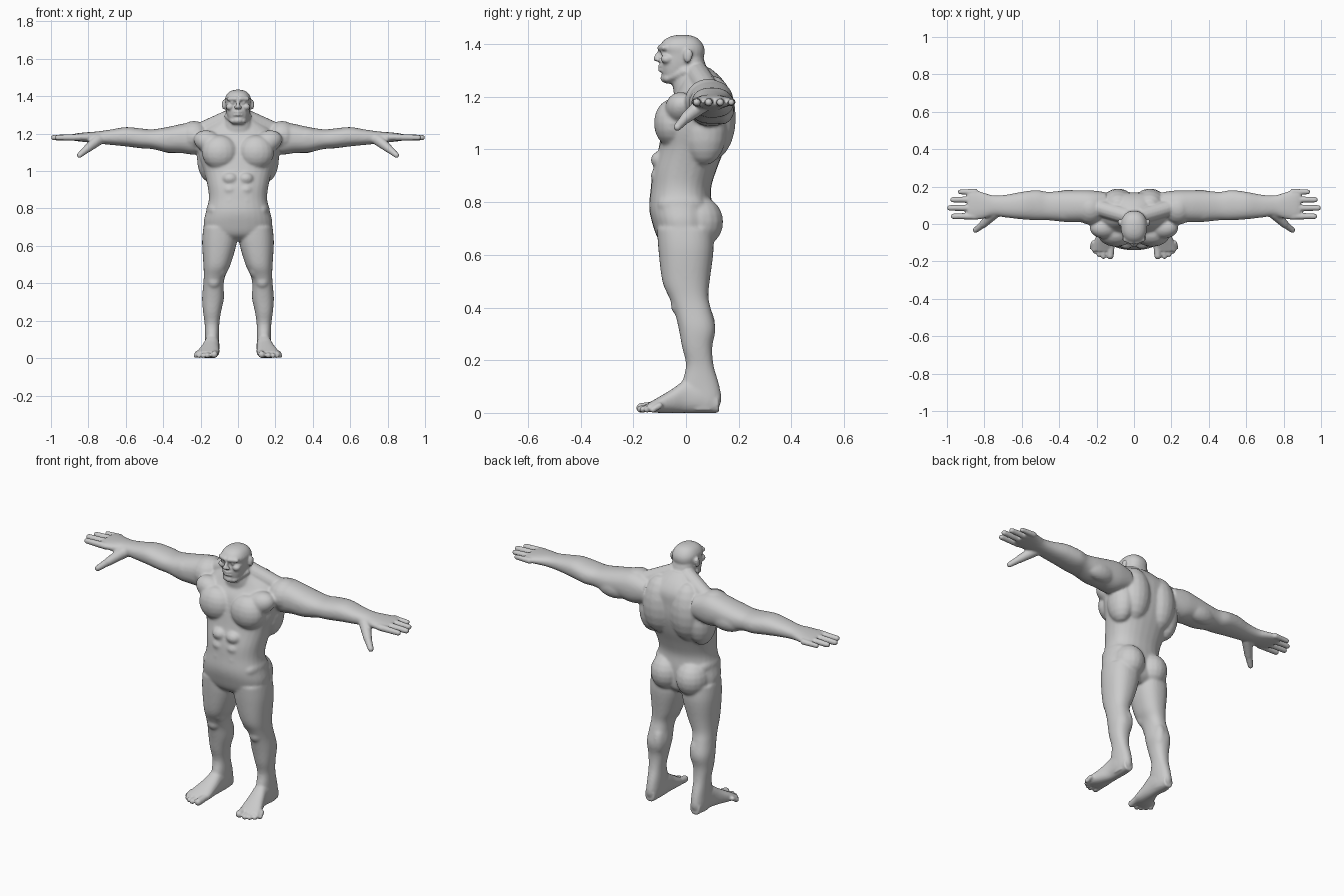
import bpy
import bmesh
from math import sin, cos, pi, copysign
from mathutils import Vector, Matrix

X, Y, Z = 0, 1, 2
VOXEL = 0.006

default_cube = bpy.data.objects.get("Cube")
if default_cube:
    bpy.data.objects.remove(default_cube, do_unlink=True)

bm = bmesh.new()


def spline(p, q, r, s, t):
    """Catmull-Rom blend of one value."""
    return q + 0.5 * t * (r - p + t * (2 * p - 5 * q + 4 * r - s + t * (3 * (q - r) + s - p)))


def loft(axis, rows, power=2.3, sides=28, steps=4):
    """Rounded sections (position, low a, high a, low b, high b) skinned along an axis."""
    dense = []
    last = len(rows) - 1
    for i in range(last):
        quad = [rows[max(i - 1, 0)], rows[i], rows[i + 1], rows[min(i + 2, last)]]
        for k in range(steps):
            dense.append([spline(*values, k / steps) for values in zip(*quad)])
    dense.append(rows[-1])
    rings = []
    for t, a_low, a_high, b_low, b_high in dense:
        ring = []
        for k in range(sides):
            angle = 2 * pi * k / sides
            c, s = cos(angle), sin(angle)
            c = copysign(abs(c) ** (2 / power), c)
            s = copysign(abs(s) ** (2 / power), s)
            co = [(a_low + a_high + c * (a_high - a_low)) / 2,
                  (b_low + b_high + s * (b_high - b_low)) / 2]
            co.insert(axis, t)
            ring.append(bm.verts.new(co))
        rings.append(ring)
    for lower, upper in zip(rings, rings[1:]):
        for k in range(sides):
            n = (k + 1) % sides
            bm.faces.new((lower[k], lower[n], upper[n], upper[k]))
    bm.faces.new(rings[0][::-1])
    bm.faces.new(rings[-1])


def ball(centre, radii, tilt=0.0, axis='X'):
    """Ellipsoid muscle or feature."""
    matrix = (Matrix.Translation(centre) @ Matrix.Rotation(tilt, 4, axis)
              @ Matrix.Diagonal((*radii, 1)))
    bmesh.ops.create_uvsphere(bm, u_segments=18, v_segments=10, radius=1, matrix=matrix)


def rod(start, end, r_start, r_end):
    """Tapered round-ended rod: a sphere whose two halves are pulled apart."""
    start, end = Vector(start), Vector(end)
    turn = (end - start).to_track_quat('Z', 'Y')
    sphere = bmesh.ops.create_uvsphere(bm, u_segments=14, v_segments=9, radius=1)
    for vert in sphere["verts"]:
        centre, radius = (end, r_end) if vert.co.z > 0 else (start, r_start)
        vert.co = centre + turn @ (vert.co * radius)


# Leg
loft(Z, [(.01, .11, .17, .01, .12), (.05, .102, .176, -.01, .134),
         (.11, .10, .176, -.015, .125), (.18, .10, .178, 0, .105),
         (.25, .09, .187, -.015, .10), (.32, .075, .192, -.028, .112),
         (.39, .077, .186, -.045, .096), (.44, .068, .183, -.065, .085),
         (.5, .04, .185, -.09, .09), (.62, .006, .192, -.105, .105),
         (.7, .01, .185, -.11, .10)])
ball((.13, -.028, .41), (.036, .03, .04))       # kneecap
ball((.115, .065, .33), (.035, .046, .08))      # inner calf
ball((.088, -.025, .5), (.032, .05, .075))      # inner thigh

# Foot and toes
loft(Y, [(-.145, .108, .226, .004, .036), (-.1, .10, .216, 0, .062),
         (-.05, .10, .196, 0, .092), (0, .10, .18, 0, .125),
         (.06, .10, .177, 0, .12), (.125, .112, .168, 0, .07)])
for tip_x, tip_y, r in ((.127, -.17, .019), (.163, -.173, .014), (.187, -.164, .013),
                        (.208, -.148, .012), (.225, -.126, .012)):
    rod((tip_x - .006, -.1, .028), (tip_x, tip_y, r), r, r)

# Arm
loft(X, [(.15, .03, .17, 1.11, 1.24), (.23, .01, .18, 1.088, 1.262),
         (.3, .01, .18, 1.096, 1.252), (.38, .012, .178, 1.10, 1.235),
         (.46, .02, .172, 1.118, 1.223), (.52, .02, .181, 1.122, 1.228),
         (.6, .025, .172, 1.132, 1.235), (.68, .034, .157, 1.14, 1.222),
         (.75, .042, .153, 1.147, 1.212), (.8, .03, .166, 1.153, 1.208),
         (.86, .022, .184, 1.16, 1.202), (.89, .03, .18, 1.165, 1.195)])
ball((.235, .085, 1.185), (.085, .09, .083))    # shoulder cap
ball((.36, .06, 1.175), (.09, .05, .055))       # biceps
ball((.35, .135, 1.15), (.1, .048, .055))       # triceps

# Fingers and thumb
for y, tip, r in ((.041, .965, .0165), (.086, .984, .017),
                  (.13, .968, .0165), (.172, .93, .0145)):
    rod((.85, y, 1.18), (tip, y, 1.179), r + .002, r - .002)
rod((.75, .055, 1.165), (.805, 0, 1.12), .032, .022)
rod((.805, 0, 1.12), (.847, -.033, 1.085), .021, .015)

# Torso muscles
ball((.097, -.052, 1.1), (.097, .07, .092))             # chest
ball((.155, -.02, 1.155), (.085, .06, .06), -.35, 'Y')  # outer chest
ball((.085, .1, 1.12), (.095, .09, .16))                # upper back
ball((.15, .07, 1.07), (.07, .085, .13))                # side back
ball((.078, .045, .725), (.088, .097, .1))              # buttock
ball((.125, -.02, .79), (.045, .09, .05))               # hip
rod((.045, .045, 1.285), (.2, .09, 1.215), .045, .045)  # neck to shoulder
for z in (.84, .9, .96):
    ball((.042, -.098, z), (.042, .036, .034))          # stomach

# Face features
ball((.077, .008, 1.355), (.009, .017, .027), -.2)      # ear
rod((.012, -.099, 1.386), (.05, -.083, 1.386), .011, .011)
ball((.03, -.086, 1.366), (.012, .011, .009))           # eye
ball((.043, -.072, 1.343), (.022, .024, .018))          # cheekbone
ball((.012, -.106, 1.341), (.009, .01, .008))           # nostril
rod((.056, -.005, 1.295), (.028, -.072, 1.268), .017, .014)
for z in (1.317, 1.301):
    rod((0, -.102, z), (.022, -.092, z - .001), .006, .004)

# Mirror every paired part to the other side
copied = bmesh.ops.duplicate(bm, geom=bm.verts[:] + bm.edges[:] + bm.faces[:])["geom"]
for item in copied:
    if isinstance(item, bmesh.types.BMVert):
        item.co.x *= -1
    elif isinstance(item, bmesh.types.BMFace):
        item.normal_flip()

# Torso, neck and head as (height, half width, front, back)
torso = ((.625, .08, -.06, .06), (.66, .165, -.105, .095), (.72, .184, -.128, .1),
         (.78, .172, -.14, .1), (.85, .156, -.134, .095), (.92, .163, -.126, .115),
         (1, .183, -.105, .145), (1.08, .21, -.09, .165), (1.16, .215, -.07, .168),
         (1.22, .18, -.035, .165), (1.27, .105, -.02, .135), (1.31, .06, -.02, .09))
neck = ((1.18, .09, -.04, .13), (1.24, .08, -.05, .11),
        (1.29, .068, -.045, .085), (1.35, .06, -.03, .066))
head = ((1.25, .03, -.08, -.01), (1.28, .052, -.09, .03), (1.32, .063, -.095, .056),
        (1.362, .068, -.092, .07), (1.39, .069, -.1, .068), (1.415, .056, -.083, .052),
        (1.429, .036, -.058, .03), (1.435, .012, -.03, .004))
for rows in (torso, neck, head):
    loft(Z, [(z, -w, w, front, back) for z, w, front, back in rows])
rod((0, -.098, 1.375), (0, -.114, 1.345), .008, .0105)     # nose
ball((0, -.079, 1.27), (.026, .018, .018))                 # chin

# Fuse the parts into one skin
mesh = bpy.data.meshes.new("body")
bm.to_mesh(mesh)
bm.free()
body = bpy.data.objects.new("body", mesh)
bpy.context.collection.objects.link(body)
fuse = body.modifiers.new("fuse", 'REMESH')
fuse.mode = 'VOXEL'
fuse.voxel_size = VOXEL
depsgraph = bpy.context.evaluated_depsgraph_get()
skin = bpy.data.meshes.new_from_object(body.evaluated_get(depsgraph))
body.modifiers.clear()
body.data = skin
bpy.data.meshes.remove(mesh)
skin.name = "body"
skin.shade_smooth()


def softness(co):
    """Full on torso and limbs, fading out at head, hands and feet."""
    fade = min((.82 - abs(co.x)) / .08, (co.z - .07) / .06, (1.28 - co.z) / .04)
    return round(max(0, min(1, fade)), 1)


# Soften the muscles, keep face, fingers and toes crisp
group = body.vertex_groups.new(name="soft_skin")
levels = {}
for vertex in skin.vertices:
    levels.setdefault(softness(vertex.co), []).append(vertex.index)
for weight, indices in levels.items():
    group.add(indices, weight, 'REPLACE')
soft = body.modifiers.new("soften muscles", 'SMOOTH')
soft.iterations = 12
soft.vertex_group = group.name
polish = body.modifiers.new("polish", 'SMOOTH')
polish.iterations = 1

# Plain grey skin
grey = bpy.data.materials.new("light_grey")
grey.use_nodes = True
colour = (.6, .6, .6, 1)
grey.diffuse_color = colour
grey.node_tree.nodes["Principled BSDF"].inputs["Base Color"].default_value = colour
skin.materials.clear()
skin.materials.append(grey)
